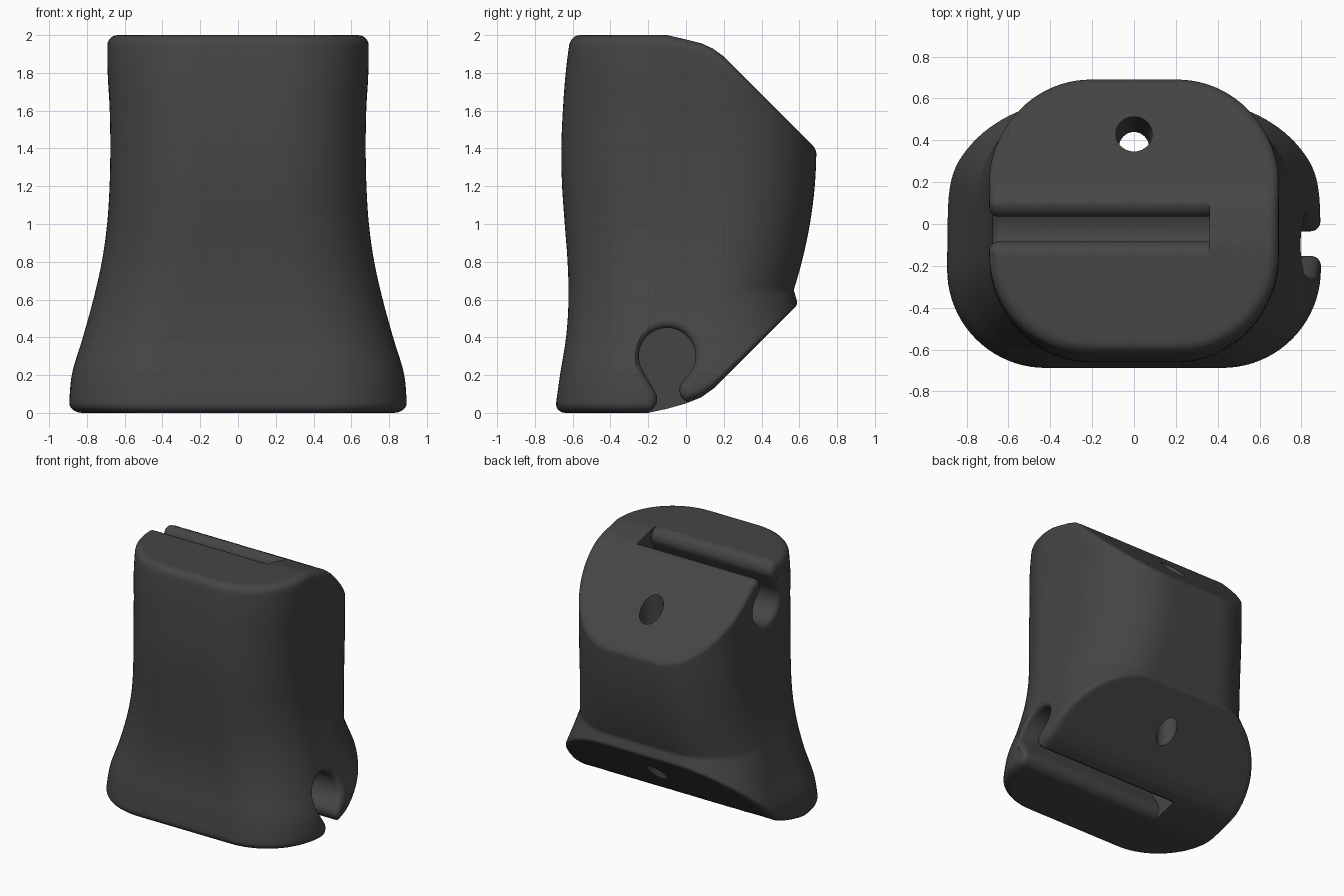
import bpy, bmesh, math
from mathutils import Vector, Matrix

if "Cube" in bpy.data.objects:
    bpy.data.objects.remove(bpy.data.objects["Cube"])

# Silhouettes sampled every 0.2 in height
HALF_WIDTH = [.896, .88, .821, .766, .721, .693, .68, .676, .679, .69, .692]
FRONT = [-.695, -.667, -.635, -.622, -.627, -.642, -.656, -.66, -.652, -.637, -.612]
# Height of the cap surfaces against y
BOTTOM = [(-1, 0), (-.2, 0), (-.1, .022), (0, .05), (.08, .082), (.15, .132), (1.15, 1.132)]
TOP = [(-1, 2), (-.1, 2), (0, 1.977), (.08, 1.957), (.14, 1.93), (.2, 1.887), (1.2, .887)]
CORNER = .47


def spline(table, z):
    u = min(max(z / .2, 0), len(table) - 1)
    i = min(int(u), len(table) - 2)
    t = u - i
    b, c = table[i], table[i + 1]
    a = table[i - 1] if i else 2 * b - c
    d = table[i + 2] if i + 2 < len(table) else 2 * c - b
    return b + .5 * t * (c - a + t * (2*a - 5*b + 4*c - d + t * (3*(b - c) + d - a)))


def lerp_profile(points, y):
    for (y0, z0), (y1, z1) in zip(points, points[1:]):
        if y <= y1:
            return z0 + (z1 - z0) * (y - y0) / (y1 - y0)
    return points[-1][1]


def back(z):
    if z < .65:
        return min(.68, .57 + .3 * (.65 - z))
    return .69 - .12 * (max(0, 1.4 - z) / .75) ** 2


# Each column: corner quadrant and an angle, or a fraction along a straight edge
COLUMNS = []
for q in range(4):
    COLUMNS += [(q, math.pi / 2 * (q + k / 20), 0) for k in range(20)]
    COLUMNS += [(q, math.pi / 2 * (q + 1), k / 10) for k in range(10)]


def section(col, z):
    q, ang, frac = col
    w, f, b = spline(HALF_WIDTH, z), spline(FRONT, z), back(z)
    x, y0, y1 = w - CORNER, f + CORNER, b - CORNER
    centres = [(x, y1), (-x, y1), (-x, y0), (x, y0)]
    c = Vector(centres[q]).lerp(Vector(centres[(q + 1) % 4]), frac)
    return c + CORNER * Vector((math.cos(ang), math.sin(ang)))


def rim(col):
    # rim rounding gets finer towards the slanted back
    t = min(max(section(col, 1).y / .6, 0), 1)
    return .055 - .033 * t


def on_cap(col, profile, scale, drop):
    z = 1
    for _ in range(30):
        z = min(max(lerp_profile(profile, section(col, z).y * scale) + drop, 0), 2)
    p = section(col, z) * scale
    return Vector((p.x, p.y, z))


def mesh_object(name, rings, cap):
    bm = bmesh.new()
    rows = [[bm.verts.new(p) for p in ring] for ring in rings]
    n = len(rows[0])
    for a, b in zip(rows, rows[1:]):
        for i in range(n):
            bm.faces.new((a[i], a[(i + 1) % n], b[(i + 1) % n], b[i]))
    for row in (rows[0], rows[-1]):
        if cap == "ngon":
            bm.faces.new(row)
        else:
            mid = bm.verts.new(sum((v.co for v in row), Vector()) / n)
            for i in range(n):
                bm.faces.new((row[i], row[(i + 1) % n], mid))
    bmesh.ops.recalc_face_normals(bm, faces=bm.faces)
    me = bpy.data.meshes.new(name)
    bm.to_mesh(me)
    bm.free()
    ob = bpy.data.objects.new(name, me)
    bpy.context.collection.objects.link(ob)
    return ob


# Body: bottom cap, rounded rim, wall, rounded rim, top cap
def cap_rings(profile, sign):
    rings = []
    for k in range(1, 27):
        rings.append([on_cap(c, profile, (1 - rim(c) / .68) * k / 26, 0) for c in COLUMNS])
    for k in range(1, 7):
        a = math.pi / 2 * k / 6
        rings.append([on_cap(c, profile, 1 - rim(c) * (1 - math.sin(a)) / .68,
                             sign * rim(c) * (1 - math.cos(a))) for c in COLUMNS])
    return rings


lower, upper = cap_rings(BOTTOM, 1), cap_rings(TOP, -1)
wall = []
for k in range(1, 60):
    ring = []
    for c, lo, hi in zip(COLUMNS, lower[-1], upper[-1]):
        z = lo.z + (hi.z - lo.z) * k / 60
        ring.append((*section(c, z), z))
    wall.append(ring)
body = mesh_object("body", lower + wall + upper[::-1], "fan")


# Keyhole slots: round channel, narrow neck and rounded lips
def arc(cy, cz, r, a0, a1, n):
    angles = [math.radians(a0 + (a1 - a0) * i / n) for i in range(n + 1)]
    return [Vector((cy + r * math.cos(a), cz + r * math.sin(a))) for a in angles]


KEYHOLE = ([Vector((.057, -.2))] + arc(.032, .12, .067, -70, -230, 14)
           + arc(-.1, .3, .15, -50, 211, 40)
           + arc(-.228, .075, .075, 31, -88, 12) + [Vector((-.226, -.2))])


def offset(i, d):
    t = KEYHOLE[min(i + 1, len(KEYHOLE) - 1)] - KEYHOLE[max(i - 1, 0)]
    t.normalize()
    return KEYHOLE[i] + d * Vector((t.y, -t.x))


def slot(name, at_top):
    f = .045
    n = len(KEYHOLE)
    rings = [[(-.36, *p) for p in KEYHOLE]]
    # flared mouth following the side wall
    for k in range(7):
        a = math.radians(85) * k / 6
        ring = []
        for i in range(n):
            p = offset(i, f * (1 - math.cos(a)))
            w = spline(HALF_WIDTH, 2 - p.y if at_top else p.y)
            ring.append((w - f + f * math.sin(a), *p))
        rings.append(ring)
    rings.append([(1.2, *offset(i, f)) for i in range(n)])
    if at_top:
        rings = [[(-x, y + .07, 2 - z) for x, y, z in r] for r in rings]
    return mesh_object(name, rings, "ngon")


# Slightly tilted, tapered cord hole through both slanted faces
axis = Vector((0, .068, 1.3)).normalized()
turn = Matrix.Translation((0, .396, 1)) @ axis.to_track_quat('Z', 'Y').to_matrix().to_4x4()
hole = mesh_object("hole_cutter", [[turn @ Vector((
    (.08 + .011 * z) * math.cos(math.tau * i / 40), (.08 + .011 * z) * math.sin(math.tau * i / 40), z))
    for i in range(40)] for z in (-1.3, 1.3)], "ngon")

for cutter in (slot("bottom_slot_cutter", False), slot("top_slot_cutter", True), hole):
    cutter.hide_render = True
    m = body.modifiers.new(cutter.name, 'BOOLEAN')
    m.operation, m.solver, m.object = 'DIFFERENCE', 'EXACT', cutter
    bpy.context.view_layer.objects.active = body
    bpy.ops.object.modifier_apply(modifier=m.name)
    bpy.data.objects.remove(cutter)

# Dark finish and smooth shading
dark = bpy.data.materials.new("dark_plastic")
dark.diffuse_color = (.06, .06, .06, 1)
dark.use_nodes = True
dark.node_tree.nodes["Principled BSDF"].inputs["Base Color"].default_value = dark.diffuse_color
body.data.materials.clear()
body.data.materials.append(dark)
bpy.ops.object.select_all(action='DESELECT')
body.select_set(True)
bpy.context.view_layer.objects.active = body
bpy.ops.object.shade_smooth_by_angle(angle=math.radians(30))
